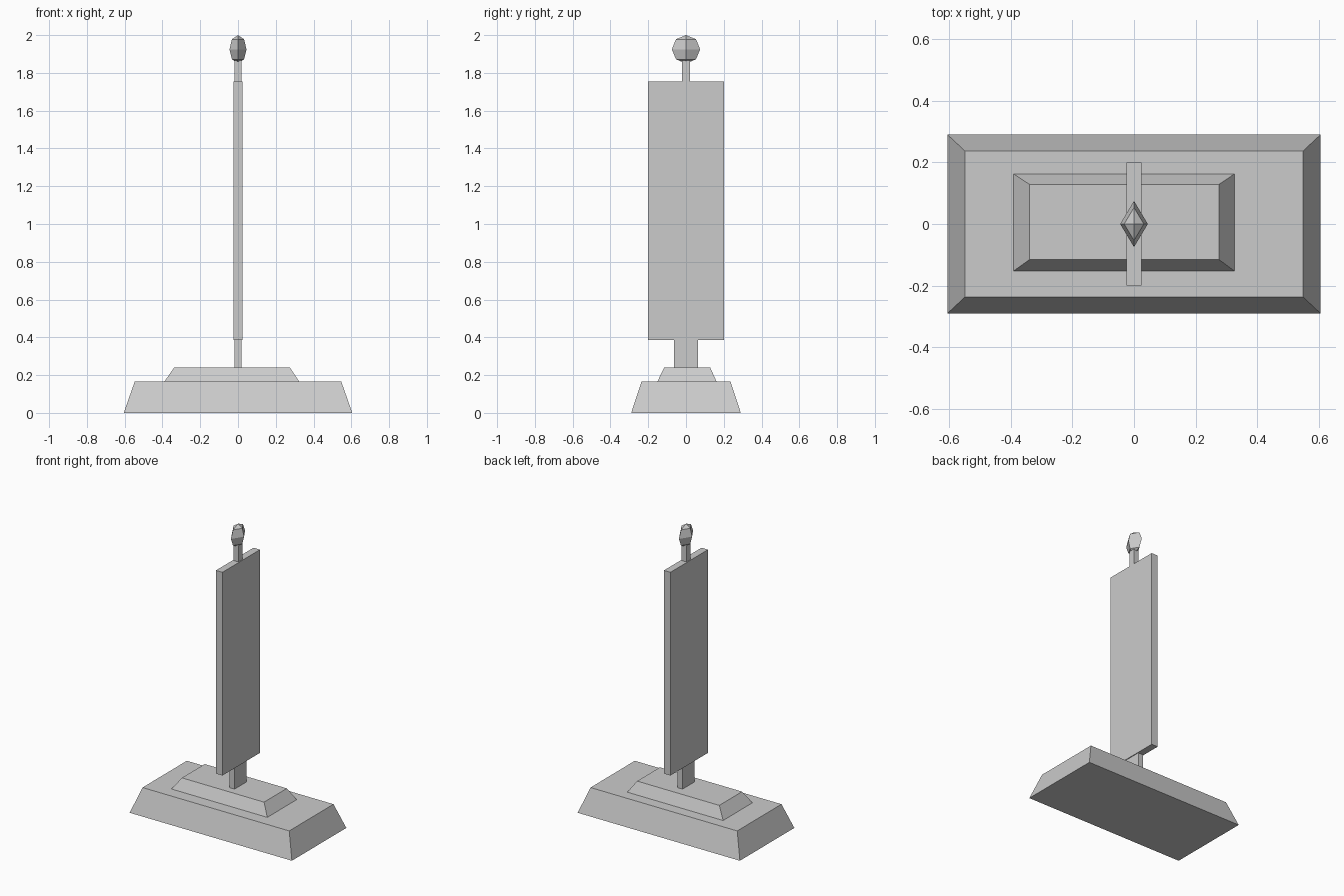
import bpy
import bmesh
from mathutils import Matrix

cube = bpy.data.objects.get("Cube")
if cube:
    bpy.data.objects.remove(cube, do_unlink=True)

GREY = (0.6, 0.6, 0.6, 1.0)
grey = bpy.data.materials.new("plain grey")
grey.use_nodes = True
grey.diffuse_color = GREY
grey.node_tree.nodes["Principled BSDF"].inputs["Base Color"].default_value = GREY


def finish(name, bm):
    """Turn a bmesh into a flat shaded grey object."""
    bmesh.ops.recalc_face_normals(bm, faces=bm.faces)
    mesh = bpy.data.meshes.new(name)
    bm.to_mesh(mesh)
    bm.free()
    mesh.materials.append(grey)
    obj = bpy.data.objects.new(name, mesh)
    bpy.context.collection.objects.link(obj)
    return obj


def slab(name, z0, z1, lower, upper=None):
    """Box between two heights; each rectangle is (x0, x1, y0, y1)."""
    bm = bmesh.new()
    bmesh.ops.create_cube(bm, size=2)
    for v in bm.verts:
        x0, x1, y0, y1 = (upper or lower) if v.co.z > 0 else lower
        v.co = (x1 if v.co.x > 0 else x0,
                y1 if v.co.y > 0 else y0,
                z1 if v.co.z > 0 else z0)
    return finish(name, bm)


def centred(x, y):
    return (-x, x, -y, y)


# Stepped plinth with sloping sides; the upper step sits off centre
slab("base", 0, 0.165, centred(0.605, 0.29), centred(0.547, 0.236))
slab("upper_step", 0.165, 0.24,
     (-0.39, 0.325, -0.152, 0.162), (-0.338, 0.275, -0.115, 0.128))

# Upright panel between its short post and the top stem
slab("post", 0.24, 0.385, centred(0.019, 0.064))
slab("panel", 0.385, 1.755, centred(0.024, 0.2))
slab("stem", 1.755, 1.865, centred(0.019, 0.021))

# Faceted finial, flattened from side to side
bm = bmesh.new()
bmesh.ops.create_uvsphere(bm, u_segments=4, v_segments=4, radius=0.075)
bmesh.ops.transform(bm, verts=bm.verts,
                    matrix=Matrix.Translation((0, 0, 1.925))
                    @ Matrix.Diagonal((0.6, 1, 1, 1)))
finish("finial", bm)
